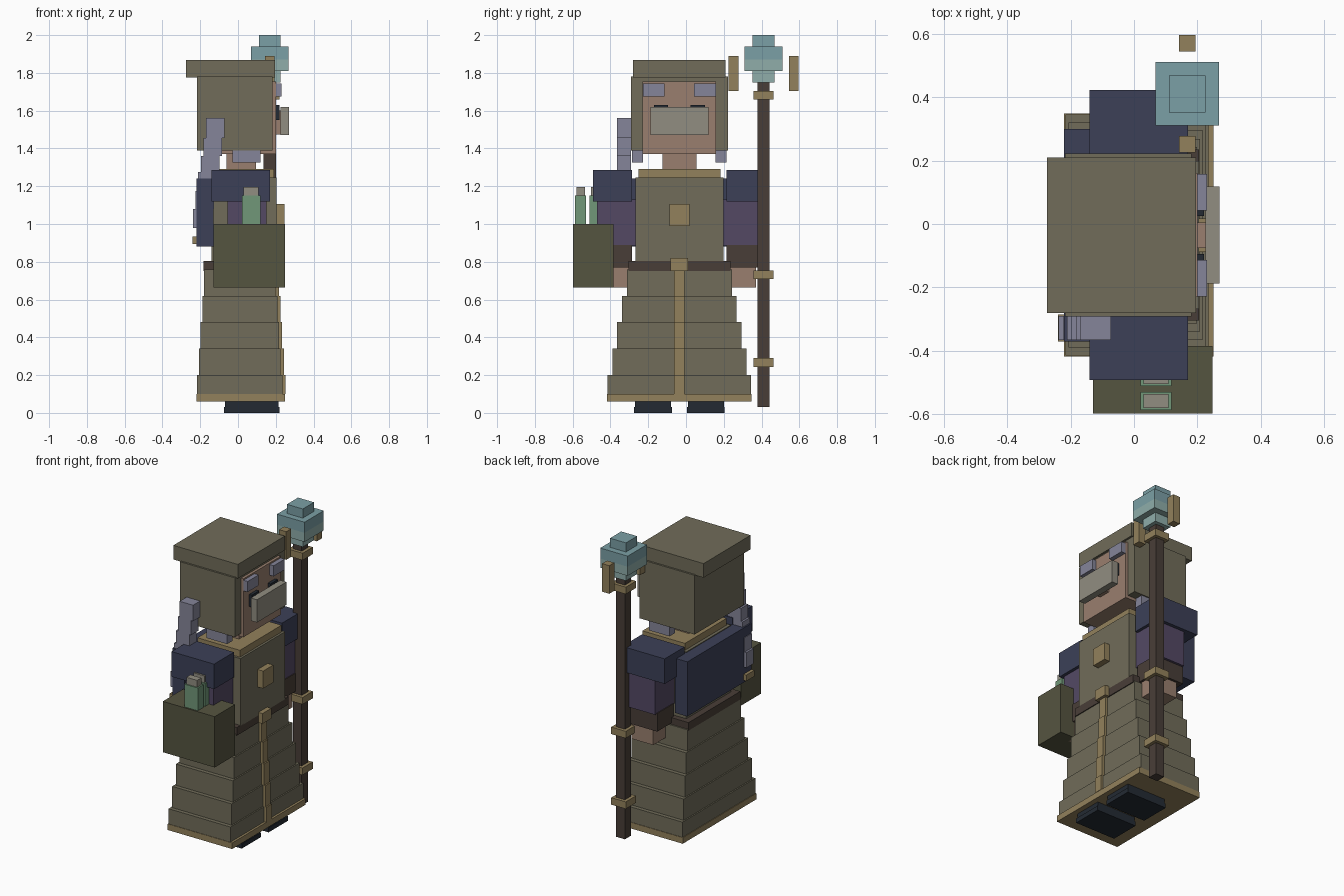
import bpy
import bmesh

if "Cube" in bpy.data.objects:
    bpy.data.objects.remove(bpy.data.objects["Cube"])

CY = -0.035  # the figure's own mirror plane in y


def material(name, rgb):
    m = bpy.data.materials.new(name)
    m.diffuse_color = (*[(c / 255) ** 2.2 for c in rgb], 1)
    m.use_nodes = True
    m.node_tree.nodes["Principled BSDF"].inputs["Base Color"].default_value = m.diffuse_color
    return m


OLIVE = material("olive_cloth", (112, 108, 90))
DARK_OLIVE = material("dark_olive", (86, 85, 66))
GOLD = material("gold", (145, 128, 92))
BROWN = material("brown", (74, 64, 58))
NAVY = material("navy", (62, 66, 88))
PURPLE = material("purple", (84, 74, 100))
SKIN = material("skin", (152, 126, 110))
LAVENDER = material("lavender", (132, 132, 152))
BEARD = material("beard_grey", (144, 140, 128))
BOOT = material("boot", (40, 46, 54))
GREEN = material("green_glass", (112, 150, 120))
TEAL = material("crystal", (122, 158, 164))
PALE = material("pale_crystal", (142, 172, 168))


def box(name, mat, x, y, z):
    """Axis-aligned box from three (low, high) ranges."""
    bm = bmesh.new()
    bmesh.ops.create_cube(bm, size=1)
    for v in bm.verts:
        v.co = [r[0] if c < 0 else r[1] for c, r in zip(v.co, (x, y, z))]
    me = bpy.data.meshes.new(name)
    bm.to_mesh(me)
    bm.free()
    me.materials.append(mat)
    ob = bpy.data.objects.new(name, me)
    bpy.context.collection.objects.link(ob)
    return ob


def pair(name, mat, x, d, z):
    """Two boxes mirrored in y, at distances d from the mirror plane."""
    box(name + "_left", mat, x, (CY + d[0], CY + d[1]), z)
    box(name + "_right", mat, x, (CY - d[1], CY - d[0]), z)


def mid(name, mat, x, half, z):
    """Box centred on the mirror plane."""
    return box(name, mat, x, (CY - half, CY + half), z)


# Boots
pair("boot_sole", BOOT, (-0.075, 0.22), (0.04, 0.24), (0, 0.03))
pair("boot", BOOT, (-0.07, 0.215), (0.045, 0.235), (0.03, 0.1))

# Stepped robe skirt with a gold strip down the front
mid("robe_hem", GOLD, (-0.22, 0.25), 0.383, (0.06, 0.1))
levels = [0.10, 0.20, 0.34, 0.48, 0.62, 0.76]
for i in range(5):
    z = (levels[i], levels[i + 1])
    front = 0.235 - 0.009 * i
    mid(f"robe_tier_{i + 1}", OLIVE, (-0.216 + 0.009 * i, front), 0.38 - 0.0255 * i, z)
    mid(f"robe_strip_{i + 1}", GOLD, (front - 0.02, front + 0.017), 0.028, z)
mid("belt", BROWN, (-0.183, 0.205), 0.27, (0.752, 0.805))
mid("buckle", GOLD, (0.18, 0.235), 0.046, (0.752, 0.82))

# Torso, collar, emblem and back cape
mid("torso", OLIVE, (-0.14, 0.205), 0.233, (0.8, 1.245))
mid("collar", GOLD, (-0.12, 0.19), 0.217, (1.24, 1.29))
mid("chest_emblem", GOLD, (0.2, 0.245), 0.053, (0.99, 1.105))
mid("cape", NAVY, (-0.22, -0.13), 0.335, (0.88, 1.24))

# Arms
pair("shoulder", NAVY, (-0.14, 0.17), (0.25, 0.457), (1.12, 1.285))
pair("sleeve", PURPLE, (-0.055, 0.15), (0.225, 0.435), (0.885, 1.13))
pair("cuff", BROWN, (-0.06, 0.155), (0.25, 0.42), (0.77, 0.89))
pair("hand", SKIN, (-0.02, 0.14), (0.27, 0.405), (0.665, 0.775))

# Head, face and hair
mid("neck", SKIN, (-0.06, 0.095), 0.09, (1.285, 1.38))
mid("head", SKIN, (-0.1, 0.2), 0.195, (1.37, 1.755))
mid("hood", OLIVE, (-0.218, 0.182), 0.257, (1.39, 1.78))
mid("cap", OLIVE, (-0.275, 0.195), 0.245, (1.775, 1.868))
pair("brow", LAVENDER, (0.195, 0.23), (0.078, 0.193), (1.675, 1.745))
pair("eye", BOOT, (0.195, 0.22), (0.06, 0.135), (1.55, 1.63))
mid("nose", SKIN, (0.195, 0.23), 0.04, (1.475, 1.6))
mid("moustache", BEARD, (0.225, 0.27), 0.153, (1.47, 1.62))
pair("hair_lock", LAVENDER, (-0.03, 0.12), (0.192, 0.25), (1.325, 1.392))

# Braid hanging down the back on one side
steps = [1.56, 1.455, 1.36, 1.275, 1.175, 1.08, 0.98]
for i in range(6):
    x = -0.17 - 0.0135 * i
    box(f"braid_{i + 1}", LAVENDER, (x, x + 0.098), (-0.365, -0.29), (steps[i + 1], steps[i]))
box("braid_tie", GOLD, (-0.24, -0.135), (-0.37, -0.285), (0.895, 0.935))

# Satchel with two bottles
box("satchel", DARK_OLIVE, (-0.13, 0.248), (-0.597, -0.385), (0.665, 1.0))
for i, y in enumerate((-0.558, -0.482)):
    box(f"bottle_{i + 1}", GREEN, (0.02, 0.118), (y - 0.029, y + 0.029), (0.98, 1.15))
    box(f"bottle_cap_{i + 1}", BEARD, (0.03, 0.108), (y - 0.022, y + 0.022), (1.15, 1.195))


# Staff with bands, crystal and prongs
def staff(name, mat, half, z, y=0.41):
    box(name, mat, (0.168 - half, 0.168 + half), (y - half, y + half), z)


staff("staff_pole", BROWN, 0.032, (0.03, 1.76))
for i, z in enumerate((0.267, 0.732, 1.682)):
    staff(f"staff_band_{i + 1}", GOLD, 0.053, (z - 0.023, z + 0.023))
staff("crystal_base", PALE, 0.058, (1.75, 1.81))
staff("crystal_lower", PALE, 0.1, (1.81, 1.87))
staff("crystal_upper", TEAL, 0.1, (1.87, 1.94))
staff("crystal_tip", TEAL, 0.058, (1.94, 2.0))
for i, y in enumerate((0.251, 0.57)):
    staff(f"staff_prong_{i + 1}", GOLD, 0.026, (1.705, 1.89), y)
